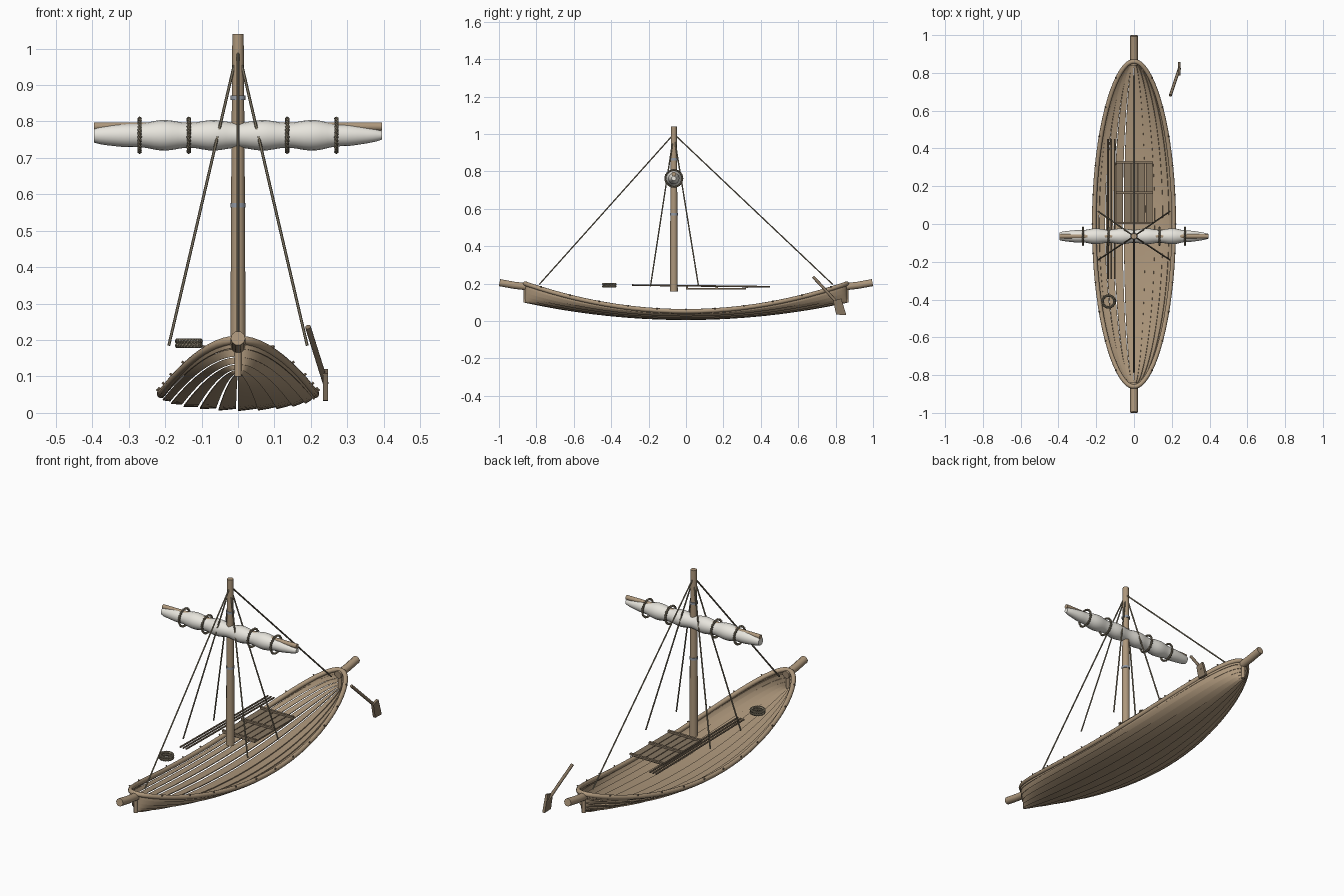
import bpy, bmesh, math
from math import sin, cos, pi
from mathutils import Vector

if "Cube" in bpy.data.objects:
    bpy.data.objects.remove(bpy.data.objects["Cube"])


def material(name, rgb):
    m = bpy.data.materials.new(name)
    m.diffuse_color = (*rgb, 1)
    m.use_nodes = True
    m.node_tree.nodes["Principled BSDF"].inputs["Base Color"].default_value = m.diffuse_color
    return m


WOOD = material("wood", (0.42, 0.31, 0.20))
DARK = material("dark_wood", (0.24, 0.18, 0.12))
SAIL = material("sailcloth", (0.80, 0.78, 0.72))
ROPE = material("rope", (0.27, 0.23, 0.16))
IRON = material("iron", (0.30, 0.33, 0.38))
MAST_Y = -0.065


def finish(ob, mat, smooth=True):
    ob.data.materials.append(mat)
    bpy.ops.object.select_all(action='DESELECT')
    bpy.context.view_layer.objects.active = ob
    ob.select_set(True)
    if smooth:
        bpy.ops.object.shade_smooth_by_angle(angle=math.radians(40))
    return ob


def from_bmesh(name, bm, mat, smooth=True):
    bmesh.ops.recalc_face_normals(bm, faces=bm.faces)
    me = bpy.data.meshes.new(name)
    bm.to_mesh(me)
    bm.free()
    ob = bpy.data.objects.new(name, me)
    bpy.context.collection.objects.link(ob)
    return finish(ob, mat, smooth)


def tube(name, pts, r, mat, radii=None, closed=False, res=3):
    cu = bpy.data.curves.new(name, 'CURVE')
    cu.dimensions = '3D'
    cu.bevel_depth = r
    cu.bevel_resolution = res
    cu.use_fill_caps = True
    sp = cu.splines.new('POLY')
    sp.points.add(len(pts) - 1)
    for i, p in enumerate(pts):
        sp.points[i].co = (*p, 1)
        sp.points[i].radius = radii[i] if radii else 1
    sp.use_cyclic_u = closed
    ob = bpy.data.objects.new(name, cu)
    bpy.context.collection.objects.link(ob)
    bpy.ops.object.select_all(action='DESELECT')
    bpy.context.view_layer.objects.active = ob
    ob.select_set(True)
    bpy.ops.object.convert(target='MESH')
    return finish(bpy.context.object, mat)


def box(name, loc, size, mat, rot=(0, 0, 0)):
    bpy.ops.mesh.primitive_cube_add(size=1, location=loc, rotation=rot)
    ob = bpy.context.object
    ob.name = name
    ob.scale = size
    return finish(ob, mat, False)


# Hull surface: t runs stern to bow, s runs gunwale to gunwale
def hull(t, s, out=0.0):
    w = 0.008 + 0.203 * max(0, 1 - t * t) ** 0.57
    zg, zk = 0.052 + 0.148 * t * t, 0.013 + 0.092 * t * t
    a = s * pi / 2
    n = Vector(((zg - zk) * sin(a), 0, -w * cos(a))).normalized()
    return Vector((w * sin(a), 0.86 * t, zg - (zg - zk) * cos(a))) + n * out


TS = [sin(-pi / 2 + pi * i / 36) for i in range(37)]

# Lapped planks: tight on the right side, open seams on the left
N = 6
for side, label in ((1, "right"), (-1, "left")):
    for k in range(N):
        if side > 0:
            s0, s1, lift0, lift1 = k / N, (k + 1.1) / N, 0.006, 0.0
        else:
            s0, s1, lift0, lift1 = (k + 0.1) / N, (k + 0.97) / N, 0.0, 0.006
        s1 = min(s1, 1)
        bm = bmesh.new()
        rows = []
        for t in TS:
            ring = []
            for d in (0.0, 0.005):
                for f in ((0, 0.5, 1) if d == 0 else (1, 0.5, 0)):
                    lift = lift0 + (lift1 - lift0) * f
                    ring.append(bm.verts.new(hull(t, side * (s0 + (s1 - s0) * f), lift + d - 0.003)))
            rows.append(ring)
        for r0, r1 in zip(rows, rows[1:]):
            for i in range(6):
                j = (i + 1) % 6
                bm.faces.new((r0[i], r0[j], r1[j], r1[i]))
        bm.faces.new(rows[0])
        bm.faces.new(rows[-1])
        from_bmesh(f"{label}_plank_{k + 1}", bm, WOOD)

# Gunwale rail around the whole rim, with small pegs
loop = [hull(t, 1) for t in TS] + [hull(t, -1) for t in reversed(TS)]
tube("gunwale_rail", loop, 0.012, WOOD, closed=True)
for side in (-1, 1):
    for i in range(11):
        p = hull(-0.9 + 0.18 * i, side)
        tube("rail_peg", [p, p + Vector((side * 0.012, 0, 0.013))], 0.004, DARK, res=1)

# End posts
for d in (-1, 1):
    tube("end_post", [(0, d * 0.84, 0.182), (0, d * 0.92, 0.191), (0, d * 0.997, 0.205)], 0.02, WOOD)
    tube("stem", [(0, d * 0.86, 0.1), (0, d * 0.86, 0.195)], 0.01, WOOD)

# Mast and iron bands
tube("mast", [(0, MAST_Y, 0.157), (0, MAST_Y, 0.6), (0, MAST_Y, 1.04)], 0.021, WOOD,
     radii=[1, 0.9, 0.74], res=4)
for z in (0.57, 0.865):
    tube("mast_band", [(0, MAST_Y, z - 0.006), (0, MAST_Y, z + 0.006)], 0.021, IRON, res=4)

# Yard and furled sail
tube("yard", [(-0.395, MAST_Y, 0.786), (0.395, MAST_Y, 0.786)], 0.012, WOOD)
xs = [-0.395 + 0.79 * i / 48 for i in range(49)]
radii = []
for x in xs:
    e = min(1, (0.395 - abs(x)) / 0.16)
    base = 0.012 + 0.026 * e ** 0.7 + (0.008 * (1 - e) if x < 0 else 0)
    radii.append(base - 0.004 * e * cos(2 * pi * x / 0.135) * (abs(x) < 0.3))
tube("furled_sail", [(x, MAST_Y, 0.762) for x in xs], 1.0, SAIL, radii=radii, res=6)


# Twisted two-strand rope ring
def rope_ring(name, centre, r, strand, axis, turns):
    c = Vector(centre)
    for ph in (0, pi):
        pts = []
        n = turns * 6
        for i in range(n):
            a = 2 * pi * i / n
            b = turns * a + ph
            rr, h = r + strand * cos(b), strand * sin(b)
            pts.append(c + (Vector((h, rr * cos(a), rr * sin(a))) if axis == 'X'
                            else Vector((rr * cos(a), rr * sin(a), h))))
        tube(name, pts, strand, ROPE, closed=True, res=1)


for x in (-0.27, -0.135, 0.135, 0.27):
    rope_ring("sail_tie", (x, MAST_Y, 0.762), 0.045, 0.0032, 'X', 14)

# Stays and shrouds
top = (0, MAST_Y, 1.0)
for y in (-0.785, 0.785):
    tube("stay", [top, (0, y, 0.195)], 0.004, ROPE, res=1)
for x in (-0.19, 0.19):
    for y in (-0.19, 0.067):
        tube("shroud", [top, (x, y, 0.185)], 0.004, ROPE, res=1)

# Deck grating
for i in range(5):
    box("deck_board", (-0.075 + i * 0.039, 0.16, 0.171), (0.035, 0.32, 0.008), DARK)
for y in (0.005, 0.165, 0.325):
    box("deck_batten", (0.003, y, 0.18), (0.195, 0.012, 0.01), DARK)

# Stowed oars
for i, x in enumerate((-0.138, -0.12, -0.102)):
    tube("stowed_oar", [(x, -0.29, 0.192), (x, 0.45, 0.183)], 0.0045, DARK, res=2)

# Rope coil
for z in (0.185, 0.197):
    rope_ring("rope_coil", (-0.135, -0.41, z), 0.031, 0.004, 'Z', 12)

# Steering oar
tube("steering_oar_shaft", [(0.192, 0.68, 0.236), (0.241, 0.825, 0.08)], 0.008, DARK)
bm = bmesh.new()
sides = [[bm.verts.new((0.24 + dx, y, z)) for y, z in
          ((0.787, 0.108), (0.83, 0.12), (0.857, 0.032), (0.803, 0.034))] for dx in (-0.007, 0.007)]
bm.faces.new(sides[0])
bm.faces.new(sides[1])
for i in range(4):
    j = (i + 1) % 4
    bm.faces.new((sides[0][i], sides[0][j], sides[1][j], sides[1][i]))
from_bmesh("steering_oar_blade", bm, DARK, False)
